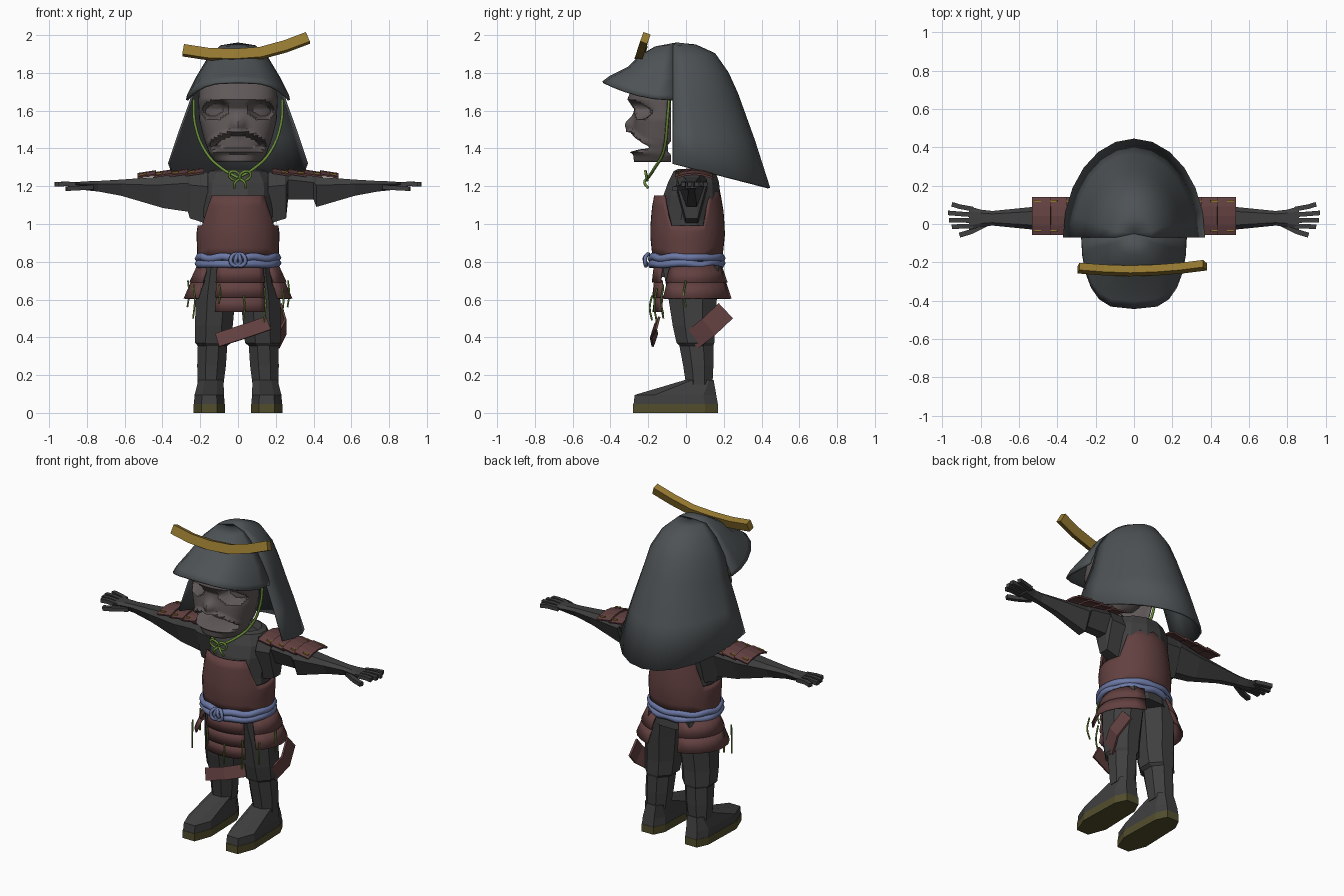
import bpy, bmesh
from math import sin, cos, pi, radians, exp
from mathutils import Vector

if "Cube" in bpy.data.objects:
    bpy.data.objects.remove(bpy.data.objects["Cube"])

def material(name, rgb):
    m = bpy.data.materials.new(name)
    m.diffuse_color = (*rgb, 1)
    m.use_nodes = True
    m.node_tree.nodes["Principled BSDF"].inputs["Base Color"].default_value = m.diffuse_color
    return m

RED = material("red_lacquer", (0.125, 0.052, 0.052))
SUIT = material("dark_cloth", (0.05, 0.05, 0.05))
IRON = material("iron", (0.075, 0.085, 0.09))
MASK = material("mask_grey", (0.12, 0.10, 0.10))
GOLD = material("gold", (0.30, 0.19, 0.03))
BLUE = material("blue_cloth", (0.15, 0.19, 0.38))
GREEN = material("green_cord", (0.14, 0.26, 0.04))
OLIVE = material("sole_olive", (0.085, 0.075, 0.025))

def finish(ob, mat, smooth=None, thick=0):
    ob.data.materials.append(mat)
    if thick:
        mod = ob.modifiers.new("thickness", 'SOLIDIFY')
        mod.thickness, mod.offset = thick, 0
    if smooth:
        bpy.ops.object.select_all(action='DESELECT')
        ob.select_set(True)
        bpy.context.view_layer.objects.active = ob
        bpy.ops.object.shade_smooth_by_angle(angle=radians(smooth))
    return ob

def loft(name, rows, mat, closed=True, caps=True, smooth=None, thick=0):
    """Skin a list of equal-length point rows."""
    bm = bmesh.new()
    vs = [[bm.verts.new(p) for p in r] for r in rows]
    n = len(rows[0])
    for a, b in zip(vs, vs[1:]):
        for i in range(n if closed else n - 1):
            j = (i + 1) % n
            bm.faces.new((a[i], a[j], b[j], b[i]))
    if closed and caps:
        bm.faces.new(vs[0]); bm.faces.new(vs[-1])
    bmesh.ops.remove_doubles(bm, verts=bm.verts, dist=1e-5)
    bmesh.ops.recalc_face_normals(bm, faces=bm.faces)
    me = bpy.data.meshes.new(name)
    bm.to_mesh(me); bm.free()
    ob = bpy.data.objects.new(name, me)
    bpy.context.collection.objects.link(ob)
    return finish(ob, mat, smooth, thick)

def ring(z, cx, cy, rx, ry, n):
    k = 1 / cos(pi / n)
    return [(cx + k * rx * cos(2 * pi * (i + .5) / n), cy + k * ry * sin(2 * pi * (i + .5) / n), z) for i in range(n)]

def bar(name, pts, up, h, w, mat):
    """Rectangular strip along points; h is the half size along up, w across."""
    pts, up = [Vector(p) for p in pts], Vector(up)
    rows = []
    for i, p in enumerate(pts):
        d = (pts[min(i + 1, len(pts) - 1)] - pts[max(i - 1, 0)]).normalized()
        s = d.cross(up).normalized()
        u = s.cross(d).normalized()
        rows.append([p + u * h * a + s * w * b for a, b in ((1, 1), (1, -1), (-1, -1), (-1, 1))])
    return loft(name, rows, mat)

def tube(name, pts, r, mat, cyclic=False):
    cu = bpy.data.curves.new(name, 'CURVE')
    cu.dimensions, cu.bevel_depth, cu.bevel_resolution, cu.resolution_u = '3D', r, 1, 4
    cu.use_fill_caps = True
    sp = cu.splines.new('BEZIER')
    sp.bezier_points.add(len(pts) - 1)
    for b, p in zip(sp.bezier_points, pts):
        b.co, b.handle_left_type, b.handle_right_type = p, 'AUTO', 'AUTO'
    sp.use_cyclic_u = cyclic
    ob = bpy.data.objects.new(name, cu)
    bpy.context.collection.objects.link(ob)
    return finish(ob, mat)

def clamp(v): return max(0, min(1, v))

def interp(table, z):
    for (a, va), (b, vb) in zip(table, table[1:]):
        if z <= b:
            return va + (vb - va) * clamp((z - a) / (b - a))
    return table[-1][1]

# Helmet: long back flap and a front crown with brim (half width, depth, side z, end z)
def half_dome(name, rows, sign, power):
    out = [[(0, -.05, 1.955)] * 13]
    for hx, d, zs, ze in rows:
        row = []
        for i in range(13):
            t = pi * i / 12
            c, s = cos(t), max(0, sin(t))
            row.append(((1 if c > 0 else -1) * hx * abs(c) ** power, -.07 + sign * d * s,
                        zs + (ze - zs) * (s if sign > 0 else s * s)))
        out.append(row)
    loft(name, out, IRON, closed=False, smooth=35, thick=.012)

half_dome("helmet_back_flap", [(.09, .12, 1.94, 1.945), (.16, .22, 1.87, 1.90), (.22, .29, 1.77, 1.80),
                               (.25, .34, 1.65, 1.69), (.31, .43, 1.485, 1.44), (.365, .51, 1.32, 1.19)], 1, 1)
half_dome("helmet_front_brim", [(.09, .09, 1.94, 1.935), (.16, .17, 1.87, 1.89), (.22, .23, 1.77, 1.83),
                                (.265, .33, 1.68, 1.78), (.27, .37, 1.655, 1.75)], -1, .6)

# Crescent crest, slightly tilted
crest = [(-.29, -.23, 1.92), (-.16, -.24, 1.9), (-.02, -.245, 1.895), (.12, -.24, 1.905), (.25, -.23, 1.94), (.37, -.215, 1.985)]
bar("helmet_crest", crest, (0, .35, 1), .028, .02, GOLD)

# Face mask with sunken eyes, nose and open mouth
width = [(1.33, .115), (1.37, .145), (1.45, .175), (1.55, .20), (1.65, .205), (1.75, .20)]
front = [(1.33, .19), (1.37, .195), (1.47, .20), (1.56, .19), (1.61, .19), (1.66, .225), (1.75, .19)]
rows = []
for j in range(43):
    z = 1.33 + .01 * j
    row = []
    for i in range(41):
        a = radians(-90 + 4.5 * i)
        x = interp(width, z) * sin(a)
        y = -.08 - interp(front, z) * max(0, cos(a)) ** .6
        eye = ((abs(x) - .12) / .07) ** 2 + ((z - 1.605 + .15 * (abs(x) - .12)) / .052) ** 2
        lip = (x / .15) ** 2 + ((z - 1.437 + 1.2 * x * x) / .05) ** 2
        y += .075 * clamp((1 - eye) * 2.5) + .11 * clamp((1 - lip) * 2.5)
        y -= .018 * exp(-((lip - 1.25) / .3) ** 2)
        y -= .045 * exp(-(x / .032) ** 2 - ((z - 1.525) / .04) ** 2)
        row.append((x, min(y, -.08), z))
    rows.append(row)
loft("face_mask", rows, MASK, closed=False, smooth=40, thick=.01)

# Chin cord with a bow
for s in (-1, 1):
    tube("chin_cord", [(s * .235, -.09, 1.66), (s * .228, -.1, 1.53), (s * .17, -.12, 1.38), (s * .08, -.17, 1.29), (0, -.2, 1.245)], .008, GREEN)
    tube("chin_bow", [(0.01, -.205, 1.24), (.01 + s * .04, -.215, 1.28), (.01 + s * .055, -.21, 1.25)], .007, GREEN, True)
    tube("chin_tail", [(.01, -.205, 1.24), (.01 + s * .025, -.22, 1.22), (.01 + s * .03, -.2, 1.19)], .007, GREEN)

# Cloth torso with a collar
loft("cloth_torso", [ring(*r, 12) for r in (
    (.72, 0, .03, .19, .16), (.85, 0, .01, .19, .165), (1.02, 0, .015, .18, .155), (1.15, 0, .03, .19, .15),
    (1.22, 0, .04, .185, .135), (1.28, 0, .045, .15, .11), (1.29, 0, .045, .12, .09), (1.25, 0, .045, .10, .07))], SUIT)

# Breastplate with arm cut-outs
rxs = [(.82, .208), (.95, .213), (1.04, .20), (1.2, .185)]
rys = [(.82, .178), (.95, .192), (1.08, .183), (1.2, .16)]
rows = []
for v in range(7):
    row = []
    for i in range(40):
        a = 2 * pi * i / 40
        k = clamp((abs(sin(a)) - .45) / .25)
        z = .82 + (.17 + k * (.16 if sin(a) < 0 else .2)) * v / 6
        row.append((interp(rxs, z) * cos(a), .008 + interp(rys, z) * sin(a), z))
    rows.append(row)
loft("breastplate", rows, RED, caps=False, smooth=40, thick=.014)

# Cloth belt with knot
for z, k in ((.822, 0), (.788, 1.5)):
    tube("belt", [(.208 * cos(2 * pi * i / 16), .003 + .185 * sin(2 * pi * i / 16), z + .006 * sin(3 * i + k)) for i in range(16)], .022, BLUE, True)
for s in (-1, 1):
    tube("belt_knot", [(s * .005, -.2, .84), (s * .035, -.215, .825), (s * .03, -.215, .785), (-s * .01, -.21, .79), (-s * .01, -.22, .82)], .011, BLUE, True)

# Hanging armour skirt made of overlapping bands
def skirt(name, a0, a1, r0, r1, zs):
    n = len(zs) - 1
    for k in range(n):
        rows = []
        for z, f, push in ((zs[k] + .012, k / n, -.004), (zs[k + 1], (k + 1) / n, .008)):
            rx, ry = (p + (q - p) * f + push for p, q in zip(r0, r1))
            rows.append([(rx * cos(radians(a0 + (a1 - a0) * i / 8)), .03 + ry * sin(radians(a0 + (a1 - a0) * i / 8)), z) for i in range(9)])
        loft(name, rows, RED, closed=False, smooth=30, thick=.01)

skirt("front_skirt", -120, -53, (.22, .2), (.235, .195), (.77, .69, .61, .535))
skirt("left_skirt", -42, 68, (.215, .17), (.275, .215), (.77, .69, .605))
skirt("right_skirt", 112, 222, (.215, .17), (.275, .215), (.77, .69, .605))
bar("loose_front_band", [(-.11, -.165, .385), (.03, -.175, .43), (.16, -.15, .475)], (0, .3, 1), .038, .006, RED)
bar("loose_side_band", [(.215, .03, .385), (.25, .12, .455), (.225, .21, .54)], (0, -.6, .7), .055, .006, RED)

# Torn cords hanging from the skirt
for x, y, top, low in ((-.235, -.12, .68, .5), (.235, -.12, .66, .52), (.03, -.18, .62, .49), (.14, -.155, .66, .48),
                       (-.1, -.16, .68, .58), (.265, 0, .7, .56), (-.265, 0, .7, .56)):
    tube("skirt_cord", [(x, y, top), (x + .006, y - .012, (top + low) / 2), (x - .003, y, low)], .005, GREEN)

boot_plan = [(-.5, -.28), (.5, -.28), (1, -.17), (.9, .1), (.5, .17), (-.5, .17), (-.9, .1), (-1, -.17)]
for s in (-1, 1):
    # Sleeves and palms; the left sleeve has a torn underside
    tear = 1.13 if s > 0 else 1.065
    tear2 = 1.13 if s > 0 else 1.085
    rows = []
    for x, lo, hi, hy in ((.16, 1.0, 1.275, .085), (.255, 1.03, 1.275, .08), (.265, tear, 1.275, .08), (.4, tear2, 1.255, .07),
                          (.415, 1.09, 1.25, .07), (.62, 1.15, 1.235, .05), (.74, 1.172, 1.228, .038),
                          (.8, 1.178, 1.226, .045), (.86, 1.188, 1.222, .062)):
        h = hi - lo
        rows.append([(s * x, .03 + hy * u, lo + h * v) for u, v in ((.6, 1), (1, .72), (.4, 0), (-.4, 0), (-1, .72), (-.6, 1))])
    loft("arm_and_palm", rows, SUIT)
    # Fingers and thumb
    for y0, y1, x1 in ((.078, .103, .95), (.048, .058, .97), (.018, .02, .965), (-.01, -.015, .95)):
        bar("finger", [(s * .84, y0, 1.207), (s * .91, (y0 + y1) / 2, 1.213), (s * x1, y1, 1.21)], (0, 0, 1), .012, .012, SUIT)
    bar("thumb", [(s * .77, 0, 1.195), (s * .85, -.04, 1.19), (s * .91, -.058, 1.187)], (0, 0, 1), .012, .013, SUIT)

    # Shoulder guard bands with lacing
    for k in range(4):
        x = .18 + .085 * k
        rows = [[(s * px, .0425 + .0975 * u, pz - .02 * u * u) for u in (-1, -.5, 0, .5, 1)]
                for px, pz in ((x, 1.292 - .004 * k), (x + .097, 1.277 - .004 * k))]
        loft("shoulder_guard", rows, RED, closed=False, thick=.01)
        for y in (-.035, .12):
            bar("guard_lacing", [(s * (x + .05), y, 1.279 - .004 * k), (s * (x + .085), y, 1.274 - .004 * k)], (0, 0, 1), .004, .004, GOLD)

    # Trouser leg and gaiter
    loft("leg", [ring(z, s * cx, cy, rx, ry, 8) for z, cx, cy, rx, ry in (
        (.78, .1, .025, .1, .15), (.62, .118, .035, .105, .13), (.46, .128, .04, .1, .11), (.37, .132, .05, .095, .1),
        (.355, .135, .055, .078, .09), (.25, .14, .065, .076, .08), (.15, .145, .07, .068, .07))], SUIT)
    # Boot and sole
    def plan(z, w, yk=1, yo=0, cx=.152):
        return [(s * cx + w * u, y * yk + yo, z) for u, y in boot_plan]
    loft("boot_sole", [plan(0, .083), plan(.048, .083)], OLIVE)
    loft("boot", [plan(.048, .081, .99), plan(.095, .078, .96, -.003), plan(.175, .066, .33, .09, .143)], SUIT)
